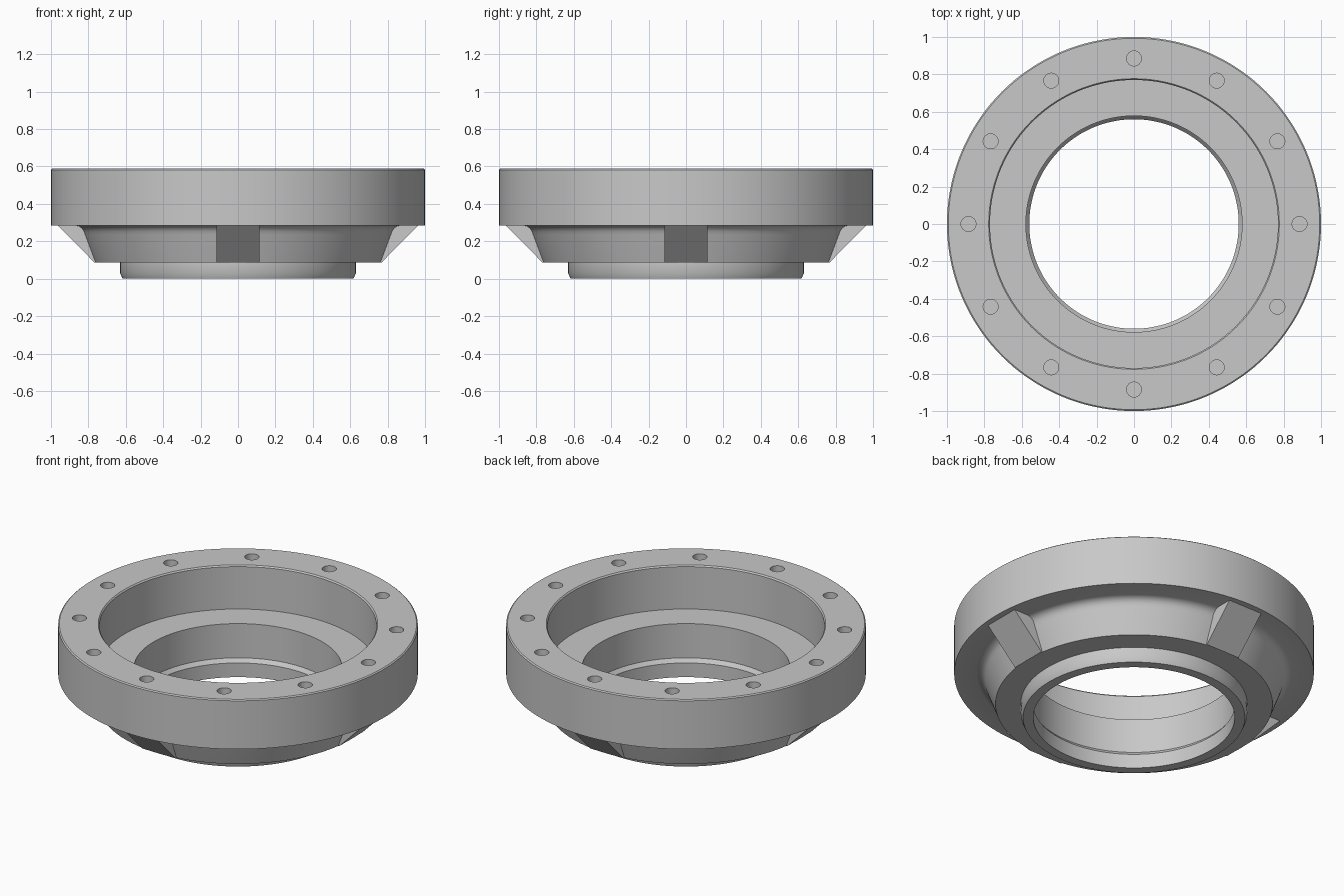
import bpy, bmesh, math
from mathutils import Matrix

if "Cube" in bpy.data.objects:
    bpy.data.objects.remove(bpy.data.objects["Cube"], do_unlink=True)

GREY = (0.58, 0.58, 0.58, 1)
metal = bpy.data.materials.new("plain_grey_metal")
metal.use_nodes = True
metal.diffuse_color = GREY
metal.node_tree.nodes["Principled BSDF"].inputs["Base Color"].default_value = GREY


def make_object(name, bm):
    bmesh.ops.recalc_face_normals(bm, faces=bm.faces)
    mesh = bpy.data.meshes.new(name)
    bm.to_mesh(mesh)
    bm.free()
    mesh.materials.append(metal)
    obj = bpy.data.objects.new(name, mesh)
    bpy.context.collection.objects.link(obj)
    return obj


def lathe(name, profile, steps=144):
    bm = bmesh.new()
    rings = []
    for i in range(steps):
        a = math.tau * i / steps
        rings.append([bm.verts.new((r * math.cos(a), r * math.sin(a), z)) for r, z in profile])
    n = len(profile)
    for i, ring in enumerate(rings):
        following = rings[(i + 1) % steps]
        for j in range(n):
            k = (j + 1) % n
            bm.faces.new((ring[j], following[j], following[k], ring[k]))
    return make_object(name, bm)


# Fillet where the cone meets the underside of the flange
fillet = [(0.825, 0.235), (0.831, 0.253), (0.841, 0.268), (0.856, 0.28), (0.875, 0.285)]

# Flanged ring: spigot, cone, flange, recess and stepped bore
profile = [(0.56, 0), (0.617, 0), (0.63, 0.03), (0.63, 0.087), (0.77, 0.087)]
profile += fillet
profile += [(1, 0.285), (1, 0.582), (0.993, 0.588), (0.777, 0.588), (0.77, 0.58),
            (0.77, 0.32), (0.578, 0.32), (0.578, 0.11), (0.56, 0.087)]
ring = lathe("flanged_ring", profile)

# Twelve blind bolt holes in the flange
bm = bmesh.new()
for i in range(12):
    place = Matrix.Rotation(math.tau * i / 12, 4, "Z") @ Matrix.Translation((0.885, 0, 0.5))
    bmesh.ops.create_cone(bm, cap_ends=True, segments=24, radius1=0.04, radius2=0.04,
                          depth=0.3, matrix=place)
cutter = make_object("bolt_hole_cutter", bm)
cutter.hide_render = True
cutter.hide_viewport = True
cut = ring.modifiers.new("bolt_holes", "BOOLEAN")
cut.operation = "DIFFERENCE"
cut.solver = "EXACT"
cut.object = cutter

# Apply the cut, then drop the helper
bpy.context.view_layer.update()
cutter.hide_viewport = False
depsgraph = bpy.context.evaluated_depsgraph_get()
cut_mesh = bpy.data.meshes.new_from_object(ring.evaluated_get(depsgraph))
ring.modifiers.clear()
ring.data = cut_mesh
bpy.data.objects.remove(cutter, do_unlink=True)

bpy.ops.object.select_all(action="DESELECT")
ring.select_set(True)
bpy.context.view_layer.objects.active = ring
bpy.ops.object.shade_smooth_by_angle(angle=math.radians(25))

# Four sloped ribs under the flange
rib_profile = [(0.7, 0.087), (0.768, 0.087), (0.965, 0.287), (0.8, 0.287)]
for i, side in enumerate(("left", "back", "right", "front")):
    bm = bmesh.new()
    ends = [[bm.verts.new((r, y, z)) for r, z in rib_profile] for y in (-0.115, 0.115)]
    bm.faces.new(ends[0])
    bm.faces.new(ends[1])
    for j in range(4):
        k = (j + 1) % 4
        bm.faces.new((ends[0][j], ends[0][k], ends[1][k], ends[1][j]))
    bm.transform(Matrix.Rotation(math.tau * i / 4, 4, "Z"))
    make_object(side + "_rib", bm)
